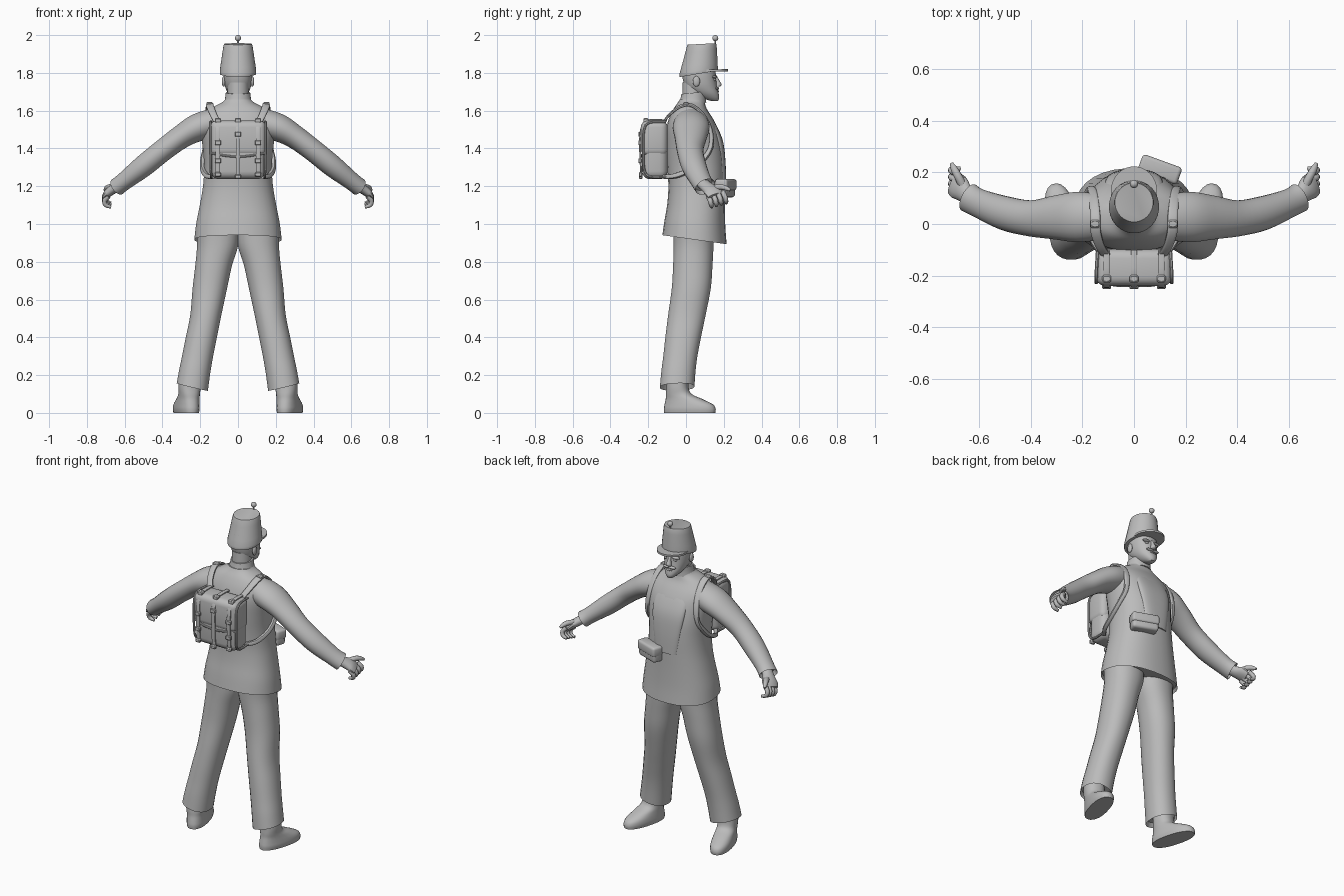
import bpy, bmesh, math
from mathutils import Vector, Matrix

GREY = bpy.data.materials.new("plain grey")
GREY.diffuse_color = (0.5, 0.5, 0.5, 1)


def finish(name, bm, mirror=False, angle=40):
    bmesh.ops.recalc_face_normals(bm, faces=bm.faces)
    me = bpy.data.meshes.new(name)
    bm.to_mesh(me)
    bm.free()
    me.materials.append(GREY)
    ob = bpy.data.objects.new(name, me)
    bpy.context.collection.objects.link(ob)
    if mirror:
        ob.modifiers.new("mirror", 'MIRROR').use_mirror_merge = False
    bpy.ops.object.select_all(action='DESELECT')
    ob.select_set(True)
    bpy.context.view_layer.objects.active = ob
    bpy.ops.object.shade_smooth_by_angle(angle=math.radians(angle))
    return ob


def smooth(rows, sub):
    """Catmull-Rom interpolation of ring parameters."""
    rows = [list(r) + [0] * (7 - len(r)) for r in rows]
    out = []
    for i in range(len(rows) - 1):
        a, b, c, d = (rows[max(i - 1, 0)], rows[i], rows[i + 1], rows[min(i + 2, len(rows) - 1)])
        for s in range(sub):
            t = s / sub
            out.append([0.5 * (2 * q + (r - p) * t + (2 * p - 5 * q + 4 * r - w) * t * t
                               + (3 * q - p - 3 * r + w) * t ** 3) for p, q, r, w in zip(a, b, c, d)])
    return out + [rows[-1]]


def loft(name, rows, side=None, n=24, power=2.0, sub=4, mirror=False, hollow=None, xf=None, angle=40):
    """Rings (x, y, z, rx, ry, tilt_x, tilt_y). With side given, rings follow the path."""
    rows = smooth(rows, sub)
    bm = bmesh.new()
    rings = []
    s = Vector(side) if side else Vector((1, 0, 0))
    for i, (x, y, z, rx, ry, tx, ty) in enumerate(rows):
        if side:
            t = (Vector(rows[min(i + 1, len(rows) - 1)][:3]) - Vector(rows[max(i - 1, 0)][:3])).normalized()
            s = (s - t * t.dot(s)).normalized()
            u = t.cross(s)
        ring = []
        for k in range(n):
            a = 2 * math.pi * (k + 0.5) / n
            c, d = math.cos(a), math.sin(a)
            c = math.copysign(abs(c) ** (2 / power), c) * rx
            d = math.copysign(abs(d) ** (2 / power), d) * ry
            off = s * c + u * d if side else Vector((c, d, c * tx + d * ty))
            ring.append(bm.verts.new(Vector((x, y, z)) + off))
        rings.append(ring)
    for p, q in zip(rings, rings[1:]):
        for k in range(n):
            bm.faces.new((p[k], p[(k + 1) % n], q[(k + 1) % n], q[k]))
    cap = bm.faces.new(rings[0][::-1])
    bm.faces.new(rings[-1])
    if hollow:  # recess the opening of a sleeve or trouser leg
        bmesh.ops.recalc_face_normals(bm, faces=bm.faces)
        bmesh.ops.inset_region(bm, faces=[cap], thickness=0.008)
        bmesh.ops.translate(bm, verts=cap.verts, vec=hollow)
    if xf:
        bm.transform(xf)
    return finish(name, bm, mirror, angle)


def box(name, loc, size, bevel=0.0, rot=None, mirror=False, segs=3):
    bm = bmesh.new()
    bmesh.ops.create_cube(bm, size=1, matrix=Matrix.Diagonal((*size, 1)))
    if bevel:
        bmesh.ops.bevel(bm, geom=bm.edges[:], offset=bevel, segments=segs, affect='EDGES', profile=0.5)
    bm.transform(Matrix.Translation(loc) @ (rot or Matrix()))
    return finish(name, bm, mirror)


def ball(name, loc, size, mirror=False):
    bm = bmesh.new()
    bmesh.ops.create_uvsphere(bm, u_segments=16, v_segments=10, radius=1,
                              matrix=Matrix.Translation(loc) @ Matrix.Diagonal((*size, 1)))
    return finish(name, bm, mirror, 60)


# coat with a hem that dips at the front, narrowing to the shoulders
loft("coat", [
    (0, .045, .917, .232, .171, 0, -.14), (0, .047, 1.0, .222, .162, 0, -.1), (0, .053, 1.1, .203, .153, 0, -.04),
    (0, .056, 1.2, .186, .150), (0, .053, 1.3, .180, .153), (0, .046, 1.4, .187, .152),
    (0, .033, 1.5, .200, .138), (0, .026, 1.56, .193, .116), (0, .022, 1.61, .148, .088),
    (0, .028, 1.642, .088, .072), (0, .032, 1.658, .070, .066)],
    n=32, power=2.3, hollow=(0, 0, .02))
loft("collar", [(0, .034, 1.635, .076, .074, 0, .1), (0, .038, 1.665, .069, .069, 0, .1),
                (0, .042, 1.695, .065, .067, 0, .1)], hollow=None)
# raised chest panel on the front of the coat
loft("chest_panel", [(0, .185, 1.20, .075, .028), (0, .182, 1.32, .092, .028),
                     (0, .168, 1.43, .108, .03), (0, .138, 1.51, .11, .03), (0, .10, 1.575, .09, .03)],
     power=2.6)

# sleeves, from cuff to shoulder
loft("sleeve", [
    (.640, .102, 1.197, .058, .048), (.600, .080, 1.228, .056, .048), (.500, .042, 1.307, .066, .058),
    (.400, .022, 1.388, .070, .059), (.300, .025, 1.462, .086, .063), (.210, .027, 1.512, .098, .074),
    (.100, .027, 1.545, .085, .075)], side=(0, 1, 0), mirror=True, hollow=(-.02, -.01, .015))

# hands: palm, curled fingers and thumb
loft("palm", [(.615, .088, 1.215, .034, .026), (.650, .115, 1.192, .036, .026),
              (.678, .142, 1.172, .05, .024), (.698, .158, 1.150, .046, .017)],
     side=(0, 1, 0), n=14, mirror=True)
for i in range(4):
    y, dz = .118 + .026 * i, -.008 + .007 * i
    loft("finger_%d" % (i + 1), [(.685, y, 1.155 + dz, .013, .013), (.706, y + .010, 1.132 + dz, .013, .013),
                                 (.700, y + .016, 1.108 + dz, .012, .012), (.672, y + .018, 1.098 + dz, .008, .008)],
         side=(0, 1, 0), n=10, sub=3, mirror=True, angle=60)
loft("thumb", [(.655, .135, 1.185, .018, .018), (.678, .180, 1.196, .016, .015),
               (.695, .212, 1.190, .014, .013), (.705, .234, 1.178, .007, .007)],
     side=(1, 0, 0), n=10, sub=3, mirror=True, angle=60)

# trousers, from hem to hip
loft("trouser_leg", [
    (.242, -.047, .137, .083, .092, .24, .03), (.229, -.040, .22, .083, .091, .1), (.214, -.030, .30, .083, .091),
    (.194, -.015, .40, .083, .095), (.170, .005, .52, .083, .100), (.149, .028, .66, .092, .104),
    (.129, .036, .78, .098, .105), (.109, .040, .88, .109, .106), (.108, .040, .955, .113, .106)],
    power=2.2, mirror=True, hollow=(0, 0, .03))

# shoes with toes turned out
turn = Matrix.Translation((.258, -.04, 0)) @ Matrix.Rotation(math.radians(-15), 4, 'Z')
loft("shoe", [(0, .062, 0, .056, .139), (0, .062, .022, .060, .140), (0, .056, .046, .059, .130),
              (0, .030, .074, .056, .098), (0, .002, .100, .055, .068), (0, -.005, .135, .058, .058),
              (0, -.005, .19, .058, .058)], power=2.3, mirror=True, xf=turn)

# head and bearded jaw
loft("neck", [(0, .035, 1.62, .056, .056), (0, .04, 1.75, .056, .058)], sub=1)
loft("head", [(0, .150, 1.652, .018, .020), (0, .128, 1.668, .036, .048), (0, .105, 1.692, .054, .068),
              (0, .083, 1.722, .067, .083), (0, .073, 1.755, .074, .088), (0, .068, 1.80, .077, .090),
              (0, .068, 1.86, .072, .085)], power=2.2, angle=60)
loft("nose", [(0, .166, 1.728, .017, .014), (0, .170, 1.738, .016, .018), (0, .163, 1.76, .010, .014),
              (0, .153, 1.785, .009, .010)], n=10, angle=60)
ball("ear", (.076, .055, 1.755), (.010, .019, .028), True)
ball("brow", (.034, .150, 1.778), (.026, .014, .008), True)
ball("eye", (.032, .151, 1.764), (.012, .008, .007), True)
ball("moustache", (.018, .164, 1.718), (.026, .012, .008), True)
ball("lip", (0, .166, 1.702), (.022, .010, .006))

# tall cap with visor and pompon
loft("cap", [(0, .067, 1.795, .096, .102, 0, .17), (0, .067, 1.812, .097, .102, 0, .17),
             (0, .076, 1.88, .087, .090, 0, .11), (0, .083, 1.945, .077, .079, 0, .07),
             (0, .083, 1.953, .072, .074, 0, .05)], n=28, sub=2, angle=30)
loft("visor", [(0, .125, 1.806, .090, .098, 0, .02), (0, .125, 1.818, .090, .098, 0, .02)], sub=1, n=28)
loft("pompon_stem", [(0, .155, 1.93, .005, .005), (0, .155, 1.98, .005, .005)], sub=1, n=8)
ball("pompon", (0, .155, 1.984), (.016, .016, .016))

# belt pouch on one side of the front
tilt = Matrix.Rotation(math.radians(-20), 4, 'Z')
box("pouch", (.098, .207, 1.188), (.155, .066, .094), .016, tilt)
box("pouch_flap", (.100, .211, 1.208), (.162, .070, .060), .014, tilt)

# backpack body with overlapping flap
box("backpack", (0, -.165, 1.392), (.285, .135, .310), .042, segs=4)
box("backpack_flap", (0, -.168, 1.453), (.296, .142, .190), .036, segs=4)
loft("flap_edge", [(-.142, -.222, 1.375, .006, .006), (-.07, -.237, 1.362, .006, .006), (0, -.238, 1.356, .006, .006),
                   (.07, -.237, 1.362, .006, .006), (.142, -.222, 1.375, .006, .006)], side=(0, 0, 1), n=8)
loft("side_piping", [(.141, -.105, 1.25, .007, .007), (.141, -.19, 1.25, .007, .007), (.144, -.222, 1.29, .007, .007),
                     (.146, -.226, 1.40, .007, .007), (.146, -.222, 1.50, .007, .007),
                     (.146, -.19, 1.538, .007, .007), (.141, -.105, 1.54, .007, .007)],
     side=(1, 0, 0), n=8, mirror=True)


# closing straps running over the top and down the back of the pack
def pack_strap(name, x, bottom, mirror):
    loft(name, [(x, -.10, 1.548, .012, .005), (x, -.19, 1.550, .012, .005), (x, -.228, 1.525, .012, .005),
                (x, -.242, 1.47, .012, .005), (x, -.242, 1.36, .012, .005), (x, -.236, bottom, .012, .005)],
         side=(1, 0, 0), n=12, power=5, mirror=mirror)
    box(name + "_loop", (x, -.212, 1.547), (.034, .028, .026), .005, None, mirror, 1)
    box(name + "_end", (x, -.240, bottom), (.034, .020, .024), .005, None, mirror, 1)


pack_strap("centre_strap", 0, 1.25, False)
pack_strap("side_strap", .106, 1.262, True)
box("strap_buckle", (.106, -.243, 1.43), (.034, .018, .026), .004, None, True, 1)
box("lower_buckle", (.106, -.243, 1.335), (.034, .018, .026), .004, None, True, 1)
box("centre_buckle", (0, -.244, 1.475), (.034, .016, .026), .004, None, False, 1)

# carrying straps over the shoulders and under the arms
loft("shoulder_strap", [
    (.105, -.125, 1.53, .018, .007), (.130, -.088, 1.578, .018, .007), (.148, -.030, 1.622, .020, .008),
    (.150, .030, 1.628, .020, .008), (.155, .090, 1.580, .018, .008), (.162, .130, 1.500, .016, .009),
    (.172, .132, 1.41, .013, .012), (.187, .090, 1.34, .012, .013), (.186, .030, 1.290, .012, .013),
    (.165, -.055, 1.255, .012, .013), (.125, -.115, 1.25, .012, .012)],
    side=(1, 0, 0), n=12, power=3.5, mirror=True)
box("shoulder_buckle", (.150, .0, 1.634), (.036, .03, .022), .005, None, True, 1)
